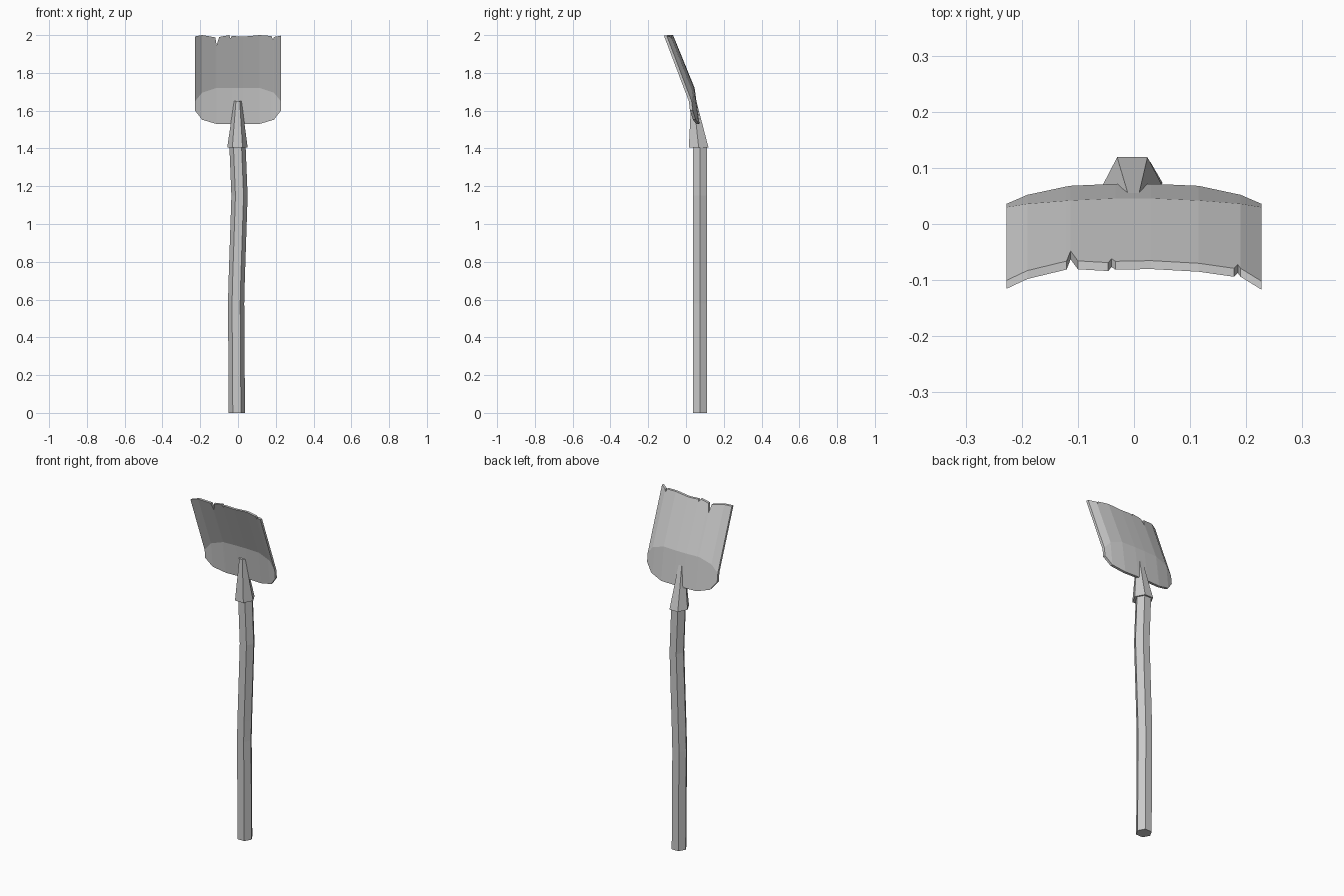
import bpy, bmesh, math

cube = bpy.data.objects.get("Cube")
if cube:
    bpy.data.objects.remove(cube, do_unlink=True)

grey = bpy.data.materials.new("plain grey")
grey.use_nodes = True
grey.diffuse_color = (0.6, 0.6, 0.6, 1)
grey.node_tree.nodes["Principled BSDF"].inputs["Base Color"].default_value = (0.6, 0.6, 0.6, 1)


def finish(name, bm):
    bmesh.ops.recalc_face_normals(bm, faces=bm.faces)
    mesh = bpy.data.meshes.new(name)
    bm.to_mesh(mesh)
    bm.free()
    mesh.materials.append(grey)
    obj = bpy.data.objects.new(name, mesh)
    bpy.context.collection.objects.link(obj)
    return obj


def bridge(bm, rows, closed):
    for a, b in zip(rows, rows[1:]):
        n = len(a)
        for i in range(n if closed else n - 1):
            j = (i + 1) % n
            bm.faces.new((a[i], a[j], b[j], b[i]))


def hex_tube(name, rings):
    """Six-sided capped tube; each ring is (x, y, z, x radius, y radius)."""
    bm = bmesh.new()
    rows = [[bm.verts.new((x + rx * math.cos(math.radians(60 * i)),
                           y + ry * math.sin(math.radians(60 * i)), z))
             for i in range(6)] for x, y, z, rx, ry in rings]
    bridge(bm, rows, True)
    bm.faces.new(rows[0])
    bm.faces.new(rows[-1])
    return finish(name, bm)


def lerp(x, table):
    """Piecewise linear lookup of x in a list of (key, value)."""
    for (x0, v0), (x1, v1) in zip(table, table[1:]):
        if x <= x1:
            return v0 + (v1 - v0) * (x - x0) / (x1 - x0)
    return table[-1][1]


# Crooked wooden handle
hex_tube("handle", [(x, 0.073, z, 0.043, 0.043) for x, z in
                    ((-0.006, 0), (-0.01, 0.58), (-0.007, 0.7), (0.008, 1.15), (-0.003, 1.42))])

# Tapered socket running into the blade
hex_tube("socket", [(-0.003, 0.067, 1.405, 0.054, 0.06),
                    (-0.001, 0.041, 1.65, 0.02, 0.016)])

# Dished blade: back-surface profile by distance from the centre line
bottom_z = [(0, 1.53), (0.115, 1.53), (0.19, 1.552), (0.227, 1.6)]
bottom_y = [(0, 0.073), (0.115, 0.068), (0.19, 0.052), (0.227, 0.036)]
bend_z = [(0, 1.72), (0.115, 1.72), (0.19, 1.695), (0.227, 1.65)]
bend_y = [(0, 0.047), (0.115, 0.042), (0.19, 0.036), (0.227, 0.03)]
rim_y = [(0, -0.068), (0.115, -0.07), (0.19, -0.083), (0.227, -0.103)]

# Worn top edge with three nicks, left to right
rim = [(-0.227, 1.993), (-0.19, 2.0), (-0.12, 1.988), (-0.113, 1.945), (-0.1, 1.99),
       (-0.046, 2.0), (-0.04, 1.983), (-0.033, 1.995), (0.03, 1.992), (0.115, 2.0),
       (0.178, 1.995), (0.185, 1.975), (0.19, 1.99), (0.227, 1.997)]

bm = bmesh.new()
rows = [[], [], []]
for x, z in rim:
    d = abs(x)
    by, bz, ry = lerp(d, bend_y), lerp(d, bend_z), lerp(d, rim_y)
    top_y = by + (ry - by) * (z - bz) / (2.0 - bz)
    for row, co in zip(rows, ((x, lerp(d, bottom_y), lerp(d, bottom_z)),
                              (x, by, bz), (x, top_y, z))):
        row.append(bm.verts.new(co))
bridge(bm, rows, False)

# Thicken the sheet straight towards the front
back = bm.faces[:]
copy = bmesh.ops.extrude_face_region(bm, geom=back, use_keep_orig=True)
front = [g for g in copy["geom"] if isinstance(g, bmesh.types.BMVert)]
bmesh.ops.translate(bm, verts=front, vec=(0, -0.015, 0))
finish("blade", bm)
